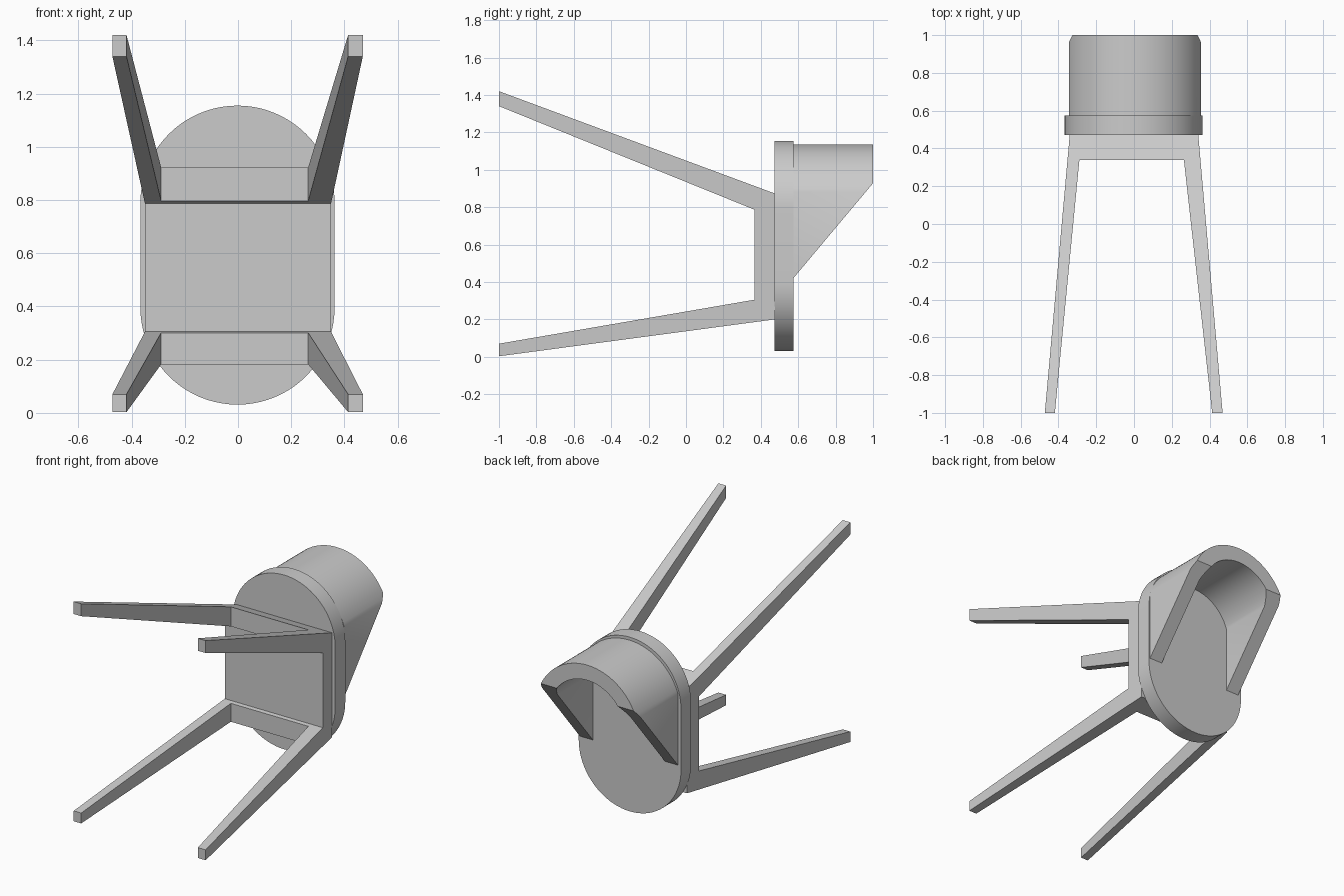
import bpy
import bmesh
from math import sin, cos, asin, pi, radians
from mathutils import Vector

cube = bpy.data.objects.get("Cube")
if cube:
    bpy.data.objects.remove(cube, do_unlink=True)

grey = bpy.data.materials.new("plain grey")
grey.use_nodes = True
colour = (0.6, 0.6, 0.6, 1)
grey.diffuse_color = colour
grey.node_tree.nodes["Principled BSDF"].inputs["Base Color"].default_value = colour


def prism(name, outline, axis, lo, hi):
    """Extrude a 2D outline along one axis."""
    def place(p, d):
        co = list(p)
        co.insert("xyz".index(axis), d)
        return Vector(co)
    bm = bmesh.new()
    face = bm.faces.new([bm.verts.new(place(p, lo)) for p in outline])
    result = bmesh.ops.extrude_face_region(bm, geom=[face])
    moved = [g for g in result["geom"] if isinstance(g, bmesh.types.BMVert)]
    bmesh.ops.translate(bm, verts=moved, vec=place((0, 0), hi - lo))
    bmesh.ops.recalc_face_normals(bm, faces=bm.faces)
    mesh = bpy.data.meshes.new(name)
    bm.to_mesh(mesh)
    bm.free()
    mesh.materials.append(grey)
    obj = bpy.data.objects.new(name, mesh)
    bpy.context.collection.objects.link(obj)
    return obj


def activate(obj):
    bpy.ops.object.select_all(action="DESELECT")
    obj.select_set(True)
    bpy.context.view_layer.objects.active = obj


def intersect(obj, cutter):
    """Keep only the volume shared by two prisms."""
    cutter.hide_render = True
    activate(obj)
    mod = obj.modifiers.new("shape", "BOOLEAN")
    mod.operation = "INTERSECT"
    mod.solver = "EXACT"
    mod.object = cutter
    bpy.ops.object.modifier_apply(modifier=mod.name)
    bpy.data.objects.remove(cutter, do_unlink=True)


def smooth(obj):
    activate(obj)
    bpy.ops.object.shade_smooth_by_angle(angle=radians(20))


def arc(cx, cz, r, start, end, n=40):
    return [(cx + r * cos(start + (end - start) * i / n),
             cz + r * sin(start + (end - start) * i / n)) for i in range(n + 1)]


# Legs and seat frame: side profile crossed with plan profile
side = [(-1, 1.42), (0.475, 0.873), (0.475, 0.2), (-1, 0.003),
        (-1, 0.07), (0.365, 0.305), (0.365, 0.787), (-1, 1.34)]
plan = [(-0.473, -1.01), (-0.34, 0.475), (0.34, 0.475), (0.47, -1.01),
        (0.415, -1.01), (0.264, 0.34), (-0.289, 0.34), (-0.42, -1.01)]
frame = prism("legs_and_frame", side, "x", -0.6, 0.6)
intersect(frame, prism("plan_cutter", plan, "z", -0.1, 1.6))

# Round-ended seat
seat = prism("seat", arc(-0.002, 0.79, 0.365, 0, pi)
             + arc(-0.002, 0.396, 0.365, pi, 2 * pi), "y", 0.472, 0.575)
smooth(seat)


# Curved backrest shell with a sloping lower edge
def arch(half_width, r):
    a = asin((0.88 - 0.767) / 0.368)
    top = arc(0.005, 0.767, r, a, pi - a)
    return [(0.005 + half_width, 0.3)] + top + [(0.005 - half_width, 0.3)]


shell = arch(0.35, 0.368) + arch(0.257, 0.27)[::-1]
slope = [(0.574, 0.42), (1, 0.928), (1, 1.3), (0.574, 1.3)]
back = prism("backrest", shell, "y", 0.5, 1.1)
intersect(back, prism("slope_cutter", slope, "x", -0.6, 0.6))
smooth(back)
